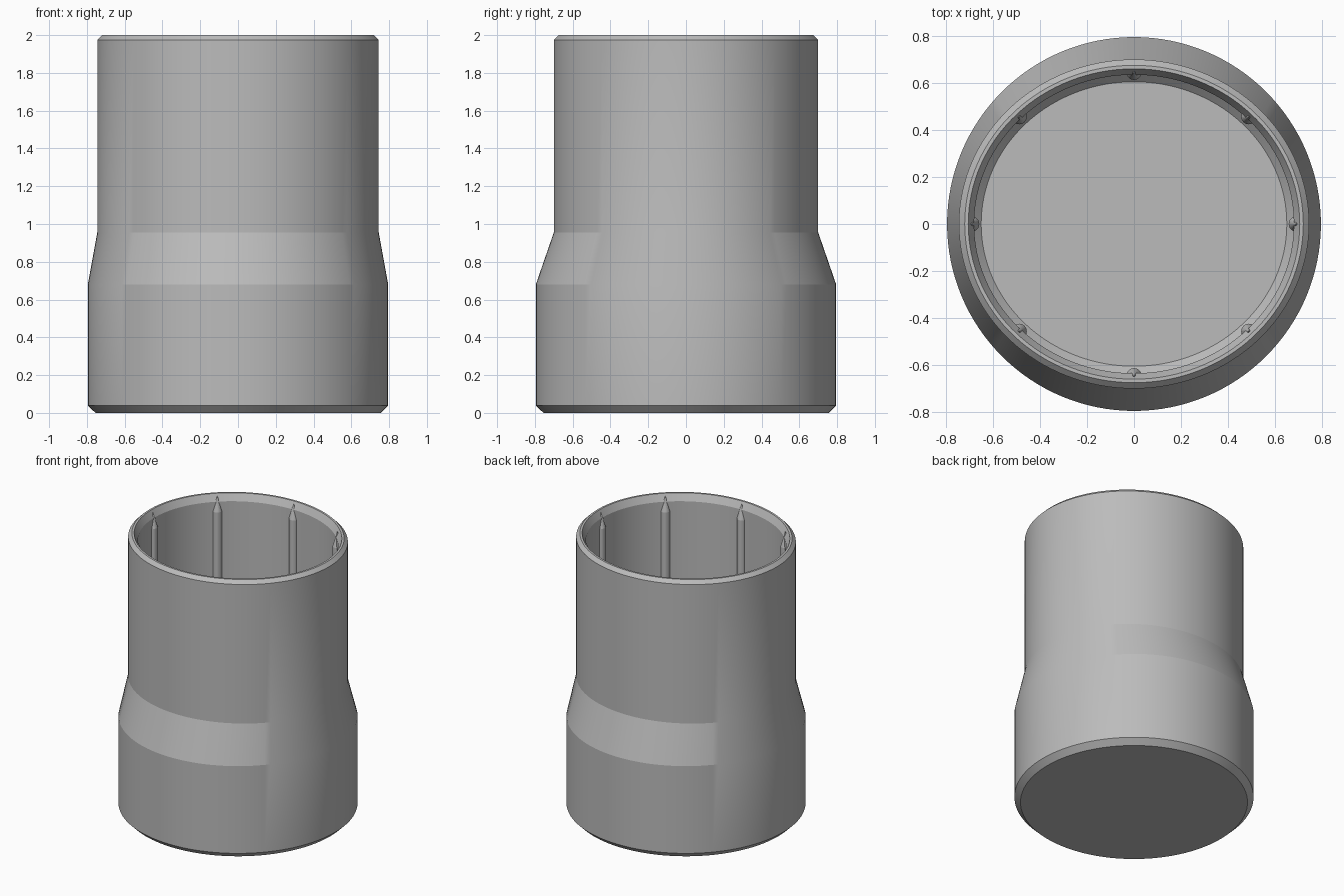
import bpy, bmesh, math
from mathutils import Matrix

cube = bpy.data.objects.get("Cube")
if cube:
    bpy.data.objects.remove(cube, do_unlink=True)

GREY = (0.5, 0.5, 0.5)
mat = bpy.data.materials.new("plain grey")
mat.use_nodes = True
mat.diffuse_color = (*GREY, 1)
mat.node_tree.nodes["Principled BSDF"].inputs["Base Color"].default_value = (*GREY, 1)

SIDES = 128


def finish(name, bm):
    bmesh.ops.recalc_face_normals(bm, faces=bm.faces[:])
    mesh = bpy.data.meshes.new(name)
    bm.to_mesh(mesh)
    bm.free()
    mesh.materials.append(mat)
    obj = bpy.data.objects.new(name, mesh)
    bpy.context.collection.objects.link(obj)
    bpy.ops.object.select_all(action='DESELECT')
    obj.select_set(True)
    bpy.context.view_layer.objects.active = obj
    bpy.ops.object.shade_smooth_by_angle(angle=math.radians(14))
    return obj


# Cup: stacked rings (x radius, y radius, z), round base to oval sleeve,
# over the rim and down to the inner floor
rings = [
    (0.755, 0.755, 0.0), (0.795, 0.795, 0.04), (0.795, 0.795, 0.68),
    (0.745, 0.70, 0.955), (0.745, 0.70, 1.975), (0.72, 0.675, 2.0),
    (0.705, 0.66, 2.0), (0.68, 0.635, 1.95),
    (0.68, 0.635, 0.11), (0.65, 0.605, 0.08),
]
bm = bmesh.new()
loops = []
for rx, ry, z in rings:
    angles = [math.tau * i / SIDES for i in range(SIDES)]
    loops.append([bm.verts.new((rx * math.cos(a), ry * math.sin(a), z)) for a in angles])
for low, high in zip(loops, loops[1:]):
    for i in range(SIDES):
        j = (i + 1) % SIDES
        bm.faces.new((low[i], low[j], high[j], high[i]))
bm.faces.new(loops[0])
bm.faces.new(loops[-1])
finish("cup_body", bm)

# Eight grip ribs with pointed tops, half sunk in the inner wall
RIB_R, RIB_LOW, RIB_SHOULDER, RIB_TIP = 0.032, 0.09, 1.88, 1.985
for k in range(8):
    a = math.tau * k / 8
    x, y = 0.69 * math.cos(a), 0.645 * math.sin(a)
    bm = bmesh.new()
    for r_top, z0, z1 in ((RIB_R, RIB_LOW, RIB_SHOULDER), (0.002, RIB_SHOULDER, RIB_TIP)):
        bmesh.ops.create_cone(
            bm, segments=24, radius1=RIB_R, radius2=r_top, depth=z1 - z0,
            cap_ends=False, matrix=Matrix.Translation((x, y, (z0 + z1) / 2)))
    bmesh.ops.remove_doubles(bm, verts=bm.verts[:], dist=0.0005)
    bmesh.ops.holes_fill(bm, edges=bm.edges[:], sides=0)
    finish(f"grip_rib_{k + 1}", bm)
